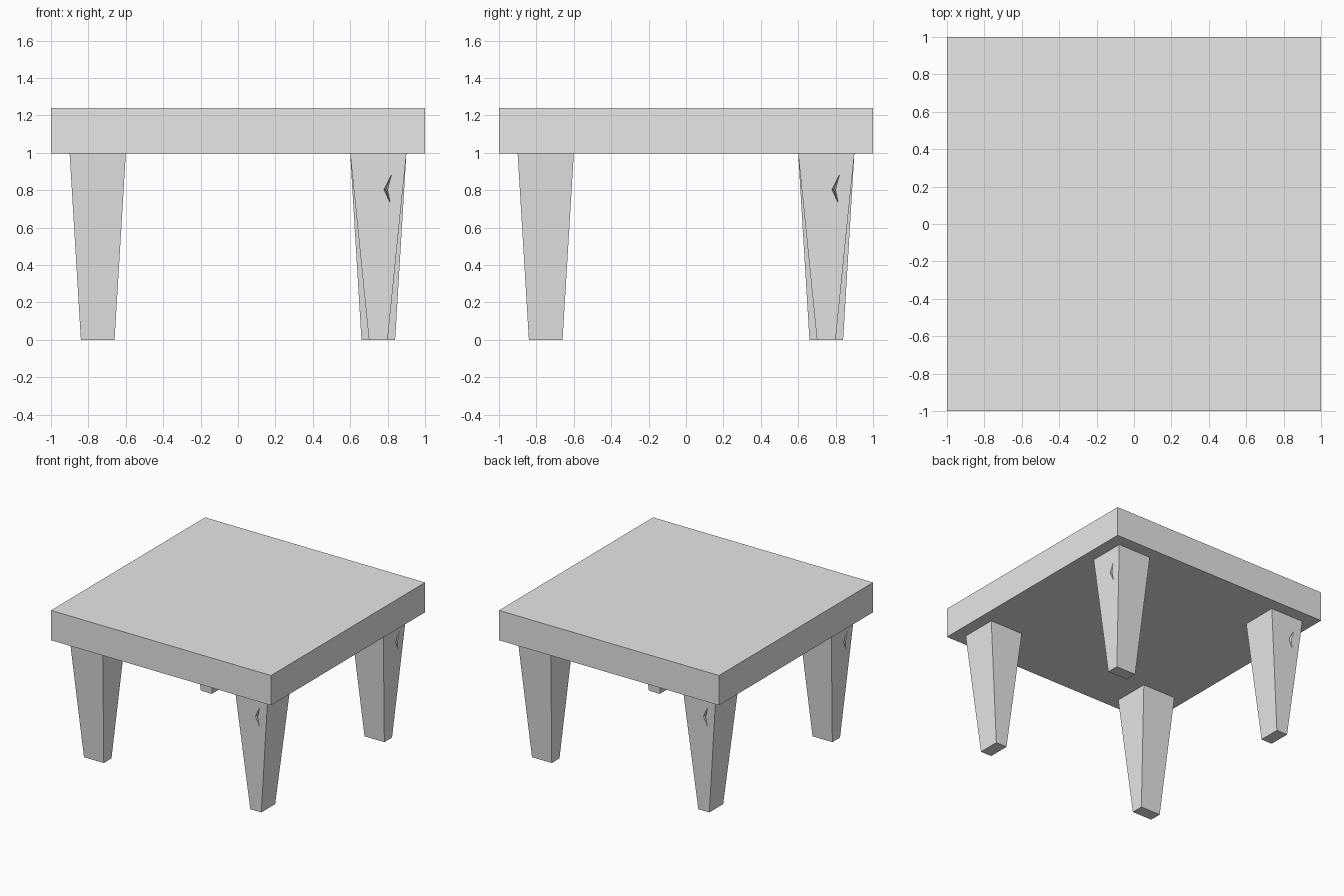
import bpy, bmesh, math
from mathutils import Matrix

cube = bpy.data.objects.get("Cube")
if cube:
    bpy.data.objects.remove(cube, do_unlink=True)

# Single flat colour
grey = bpy.data.materials.new("light_grey")
grey.use_nodes = True
grey.diffuse_color = (0.8, 0.8, 0.8, 1)
grey.node_tree.nodes["Principled BSDF"].inputs["Base Color"].default_value = (0.8, 0.8, 0.8, 1)

TOP, UNDER = 1.24, 0.995


def make_object(name, bm):
    bmesh.ops.recalc_face_normals(bm, faces=bm.faces)
    mesh = bpy.data.meshes.new(name)
    bm.to_mesh(mesh)
    bm.free()
    mesh.materials.append(grey)
    obj = bpy.data.objects.new(name, mesh)
    bpy.context.collection.objects.link(obj)
    return obj


def tapered_block(name, top_size, foot_size, center, z0, z1):
    bm = bmesh.new()
    bmesh.ops.create_cube(bm, size=1)
    for v in bm.verts:
        size = top_size if v.co.z > 0 else foot_size
        v.co.x = center[0] + v.co.x * size[0]
        v.co.y = center[1] + v.co.y * size[1]
        v.co.z = z1 if v.co.z > 0 else z0
    return make_object(name, bm)


# Square slab top
tapered_block("table_top", (2, 2), (2, 2), (0, 0), UNDER, TOP)

# Tapered leg, narrower at the foot across its notched face
leg = tapered_block("front_left_leg", (0.3, 0.3), (0.1, 0.18), (0.75, -0.75), 0, UNDER)

# Small chevron notch carved into the leg
bm = bmesh.new()
outline = [(0.824, 0.892), (0.779, 0.803), (0.819, 0.715), (0.801, 0.803)]
rim = [bm.verts.new((x, -0.896, z)) for x, z in outline]
apex = bm.verts.new((0.79, -0.83, 0.803))
bm.faces.new(rim)
for i, v in enumerate(rim):
    bm.faces.new((v, rim[(i + 1) % len(rim)], apex))
cutter = make_object("notch_cutter", bm)
cutter.hide_render = True

cut = leg.modifiers.new("notch", "BOOLEAN")
cut.operation = "DIFFERENCE"
cut.solver = "EXACT"
cut.object = cutter
bpy.context.view_layer.objects.active = leg
bpy.ops.object.modifier_apply(modifier=cut.name)
bpy.data.objects.remove(cutter, do_unlink=True)

# Remaining legs are quarter turns of the first
for k, name in enumerate(("back_left_leg", "back_right_leg", "front_right_leg"), 1):
    other = bpy.data.objects.new(name, leg.data.copy())
    other.data.transform(Matrix.Rotation(k * math.pi / 2, 4, "Z"))
    bpy.context.collection.objects.link(other)
